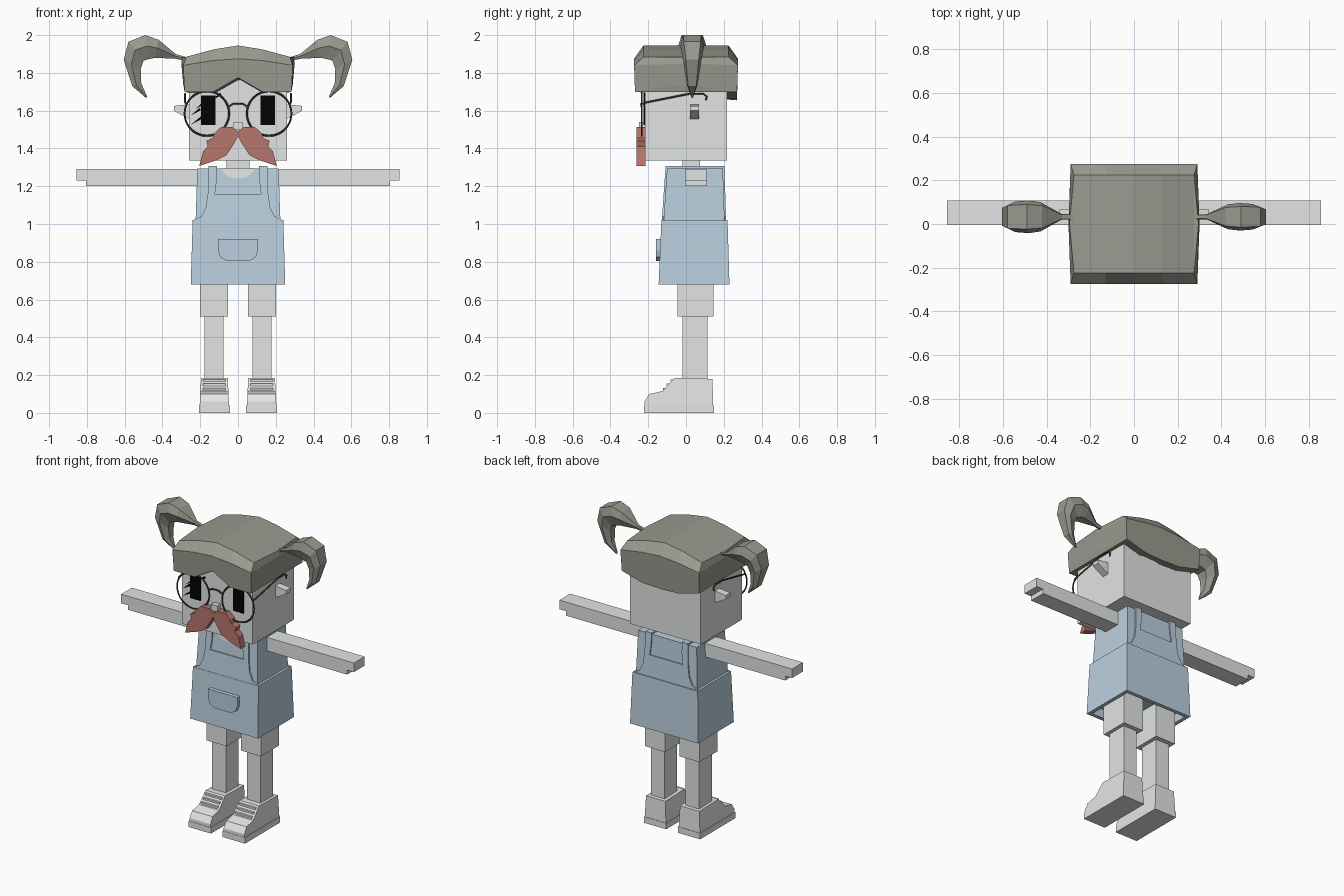
import bpy, bmesh, math
from mathutils import Vector

cube = bpy.data.objects.get("Cube")
if cube:
    bpy.data.objects.remove(cube, do_unlink=True)


def material(name, r, g, b):
    m = bpy.data.materials.new(name)
    m.use_nodes = True
    m.diffuse_color = (r, g, b, 1)
    bsdf = m.node_tree.nodes["Principled BSDF"]
    bsdf.inputs["Base Color"].default_value = (r, g, b, 1)
    bsdf.inputs["Roughness"].default_value = 0.8
    return m


SKIN = material("pale_grey", 0.76, 0.78, 0.77)
SHOE = material("off_white", 0.81, 0.83, 0.83)
BLUE = material("denim_blue", 0.50, 0.63, 0.74)
HAIR = material("ash_brown", 0.32, 0.325, 0.275)
RED = material("brick_red", 0.47, 0.18, 0.15)
BLACK = material("black", 0.001, 0.001, 0.001)
WIRE = material("dark_grey", 0.06, 0.06, 0.06)


def finish(bm, name, mat):
    bmesh.ops.recalc_face_normals(bm, faces=bm.faces)
    mesh = bpy.data.meshes.new(name)
    bm.to_mesh(mesh)
    bm.free()
    mesh.materials.append(mat)
    ob = bpy.data.objects.new(name, mesh)
    bpy.context.collection.objects.link(ob)
    return ob


def loft(name, mat, rings, caps=None):
    """Skin a list of equal-length rings; caps lists index faces for both ends."""
    bm = bmesh.new()
    vs = [[bm.verts.new(p) for p in ring] for ring in rings]
    n = len(rings[0])
    for a, b in zip(vs, vs[1:]):
        for i in range(n):
            j = (i + 1) % n
            bm.faces.new((a[i], a[j], b[j], b[i]))
    for end in (vs[0], vs[-1]):
        for face in caps or [range(n)]:
            bm.faces.new([end[i] for i in face])
    return finish(bm, name, mat)


def rect(x0, x1, y0, y1, z):
    return [(x0, y0, z), (x1, y0, z), (x1, y1, z), (x0, y1, z)]


def box(name, mat, x0, x1, y0, y1, z0, z1):
    return loft(name, mat, [rect(x0, x1, y0, y1, z0), rect(x0, x1, y0, y1, z1)])


def plate(name, mat, pts, y0, y1, lean=0.0):
    """Extrude an x-z outline along y, leaning with height from the waist."""
    return loft(name, mat, [[(x, y + lean * (z - 1.02), z) for x, z in pts] for y in (y0, y1)])


def mirrored(half):
    return half + [(-x, z) for x, z in reversed(half) if x != 0]


def wire(name, pts, radius=0.005):
    cu = bpy.data.curves.new(name, "CURVE")
    cu.dimensions = "3D"
    cu.bevel_depth = radius
    cu.bevel_resolution = 1
    sp = cu.splines.new("POLY")
    sp.points.add(len(pts) - 1)
    for p, co in zip(sp.points, pts):
        p.co = (*co, 1)
    cu.materials.append(WIRE)
    ob = bpy.data.objects.new(name, cu)
    bpy.context.collection.objects.link(ob)


# Head, neck and nose
box("head", SKIN, -0.26, 0.26, -0.217, 0.217, 1.335, 1.80)
box("neck", SKIN, -0.06, 0.06, -0.018, 0.075, 1.27, 1.34)
box("nose", SKIN, -0.023, 0.023, -0.25, -0.21, 1.50, 1.54)

# Hair cap: hem, rim and crown rings around the head
FRONT = [-1, -0.46, 0, 0.46, 1]


def hair_ring(width, mid, depth, front, side, back):
    ring = [(u * width, -depth, z) for u, z in zip(FRONT, front)]
    ring.append((mid, 0, side))
    ring += [(-u * width, depth, z) for u, z in zip(FRONT, back)]
    ring.append((-mid, 0, side))
    return ring


rim = [1.84, 1.865, 1.875, 1.865, 1.84]
crown = [1.885, 1.925, 1.945, 1.925, 1.885]
strips = [(i, i + 1, 9 - i, 10 - i) for i in range(4)] + [(4, 5, 6), (10, 11, 0)]
loft("hair", HAIR, [
    hair_ring(0.283, 0.29, 0.27, [1.70, 1.70, 1.775, 1.70, 1.70], 1.74,
              [1.70, 1.66, 1.655, 1.66, 1.70]),
    hair_ring(0.29, 0.30, 0.275, rim, 1.85, rim),
    hair_ring(0.275, 0.295, 0.225, crown, 1.885, crown)], strips)

# Pigtails: outer edge, inner edge and half width at each station
TAIL = [(0.28, 1.885, 0.28, 1.865, 0.18), (0.33, 1.90, 0.335, 1.875, 0.18),
        (0.42, 1.975, 0.44, 1.88, 0.9), (0.49, 2.0, 0.475, 1.872, 1.0),
        (0.58, 1.965, 0.50, 1.865, 0.93), (0.605, 1.87, 0.515, 1.82, 0.72),
        (0.56, 1.73, 0.512, 1.745, 0.45), (0.487, 1.668, 0.48, 1.672, 0.06)]
for side, name, size in ((1, "left", 0.063), (-1, "right", 0.075)):
    rings = []
    for ox, oz, ix, iz, w in TAIL:
        ring = []
        for t, k in ((0, 0.75), (0.45, 1), (1, 0.55), (1, -0.55), (0.45, -1), (0, -0.75)):
            ring.append((side * (ox + (ix - ox) * t), 0.033 + k * w * size, oz + (iz - oz) * t))
        rings.append(ring)
    loft(name + "_pigtail", HAIR, rings)

# Ears, eyes and spectacles
for s, name in ((1, "left_"), (-1, "right_")):
    plate(name + "ear", SKIN, [(s * 0.25, 1.635), (s * 0.34, 1.625), (s * 0.34, 1.60),
                               (s * 0.25, 1.55)], 0.02, 0.068)
    x0, x1 = sorted((s * 0.12, s * 0.195))
    box(name + "eye", BLACK, x0, x1, -0.224, -0.216, 1.525, 1.68)
    bpy.ops.mesh.primitive_torus_add(major_segments=32, minor_segments=6, major_radius=0.118,
                                     minor_radius=0.005, location=(s * 0.165, -0.235, 1.585),
                                     rotation=(math.pi / 2, 0, 0))
    rim_ob = bpy.context.object
    rim_ob.name = name + "spectacle_rim"
    rim_ob.data.materials.append(WIRE)
    bpy.ops.object.shade_smooth_by_angle()
    wire(name + "temple", [(s * 0.27, -0.235, 1.635), (s * 0.28, -0.22, 1.642),
                           (s * 0.28, 0.02, 1.69), (s * 0.28, 0.09, 1.69),
                           (s * 0.28, 0.11, 1.675), (s * 0.28, 0.105, 1.655)])
wire("spectacle_bridge", [(-0.05, -0.235, 1.62), (-0.025, -0.238, 1.637),
                          (0.025, -0.238, 1.637), (0.05, -0.235, 1.62)])

# Slanted lashes across the right eye
for i, (x, z, length) in enumerate([(-0.25, 1.575, 0.06), (-0.25, 1.525, 0.07),
                                    (-0.225, 1.61, 0.05), (-0.14, 1.655, 0.06)]):
    a, d = Vector((x, z)), Vector((0.83, 0.56))
    n = Vector((-0.56, 0.83)) * 0.007
    plate("lash_%d" % i, BLACK, [tuple(p) for p in (a, a + d * length - n, a + d * length + n)],
          -0.225, -0.217)

# Moustache with jagged outer edge, split down the middle
MOUSTACHE = [(0, 1.49), (0.03, 1.513), (0.09, 1.513), (0.125, 1.48), (0.135, 1.455),
             (0.168, 1.44), (0.16, 1.41), (0.185, 1.385), (0.205, 1.307), (0.12, 1.335),
             (0.06, 1.365), (0.015, 1.435), (0, 1.465)]
for s, name in ((1, "left_"), (-1, "right_")):
    plate(name + "moustache", RED, [(s * x, z) for x, z in MOUSTACHE], -0.262, -0.215)

# Dress: bodice and hollow skirt
loft("bodice", BLUE, [rect(-0.225, 0.225, -0.12, 0.205, 1.0),
                      rect(-0.215, 0.215, -0.10, 0.195, 1.295)])
loft("skirt", BLUE, [rect(-0.24, 0.24, -0.13, 0.22, 1.02), rect(-0.25, 0.25, -0.145, 0.23, 0.68),
                     rect(-0.225, 0.225, -0.12, 0.205, 0.68),
                     rect(-0.225, 0.225, -0.12, 0.205, 0.74)])

# Bib with straps, front and back, plus neckline and pocket
BIB = mirrored([(0.238, 1.01), (0.232, 1.022), (0.195, 1.04), (0.17, 1.09), (0.16, 1.16),
                (0.155, 1.305), (0.112, 1.305), (0.112, 1.24), (0.122, 1.16)])
plate("front_bib", BLUE, BIB, -0.128, -0.115, 0.07)
plate("back_bib", BLUE, BIB, 0.20, 0.213, -0.036)
for s, name in ((1, "left_"), (-1, "right_")):
    x0, x1 = sorted((s * 0.112, s * 0.155))
    box(name + "strap", BLUE, x0, x1, -0.108, 0.203, 1.29, 1.307)
arc = [math.pi * i / 10 for i in range(11)]
plate("neckline", SKIN, [(0.085 * math.cos(a), 1.296 - 0.055 * math.sin(a)) for a in arc],
      -0.125, -0.118, 0.07)
plate("pocket", BLUE, mirrored([(0.107, 0.92), (0.107, 0.86), (0.095, 0.825),
                                (0.06, 0.805)]), -0.16, -0.13)

# Arms, legs and shoes
SHOE_SIDE = [(0.145, 0.0), (-0.22, 0.0), (-0.22, 0.06), (-0.195, 0.10), (-0.125, 0.115),
             (-0.06, 0.185), (0.14, 0.18)]
for s, name in ((1, "left_"), (-1, "right_")):
    def part(label, mat, a, b, *rest):
        box(name + label, mat, *sorted((s * a, s * b)), *rest)
    part("arm", SKIN, 0.20, 0.805, -0.005, 0.108, 1.20, 1.29)
    part("hand", SKIN, 0.80, 0.855, -0.005, 0.108, 1.23, 1.29)
    part("thigh", SKIN, 0.052, 0.20, -0.045, 0.145, 0.51, 0.745)
    part("shin", SKIN, 0.077, 0.177, -0.018, 0.115, 0.17, 0.52)
    # Shoe narrows slightly towards the ankle
    loft(name + "shoe", SHOE, [[(s * (0.125 + k * (0.08 - 0.05 * z)), y, z) for y, z in SHOE_SIDE]
                               for k in (-1, 1)])
    part("sole", SHOE, 0.043, 0.207, -0.222, 0.147, 0.0, 0.04)
    for i in range(3):
        y, z = -0.115 + 0.02 * i, 0.125 + 0.022 * i
        part("lace_%d" % i, SHOE, 0.065, 0.185, y - 0.008, y + 0.006, z - 0.004, z + 0.008)
